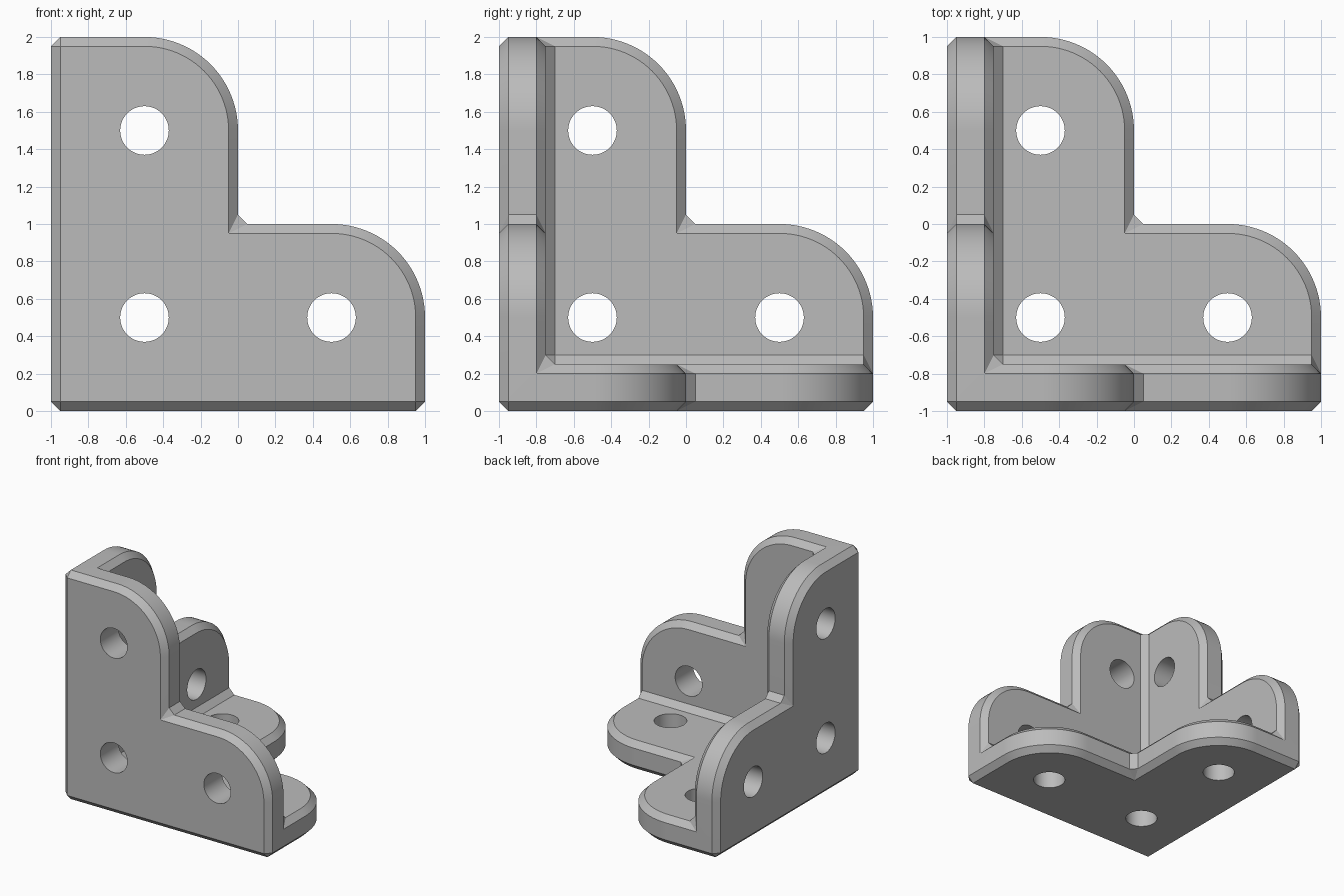
import bpy
import bmesh
from math import cos, sin, pi, radians
from mathutils import Vector

if "Cube" in bpy.data.objects:
    bpy.data.objects.remove(bpy.data.objects["Cube"], do_unlink=True)

CH = 0.05            # chamfer and fillet size
THICK = 0.25         # plate thickness
TIP = 2.0            # arm length
HOLE_R = 0.13
ARC = 24
HOLE_SEGS = 48

metal = bpy.data.materials.new("grey metal")
metal.use_nodes = True
GREY = (0.5, 0.5, 0.5, 1)
metal.diffuse_color = GREY
metal.node_tree.nodes["Principled BSDF"].inputs["Base Color"].default_value = GREY

bm = bmesh.new()
cache = {}


def vert(p, turn):
    """Shared vertex at a plate point, cycled onto one of the three planes."""
    q = [p[(i - turn) % 3] for i in range(3)]
    key = tuple(round(c, 5) for c in q)
    if key not in cache:
        cache[key] = bm.verts.new((q[0] - 1, q[1] - 1, q[2]))
    return cache[key]


def face(points, turn):
    verts = list(dict.fromkeys(vert(p, turn) for p in points))
    if len(verts) > 2 and not bm.faces.get(verts):
        bm.faces.new(verts)


def bridge(a, b, turn, closed=False):
    n = len(a)
    for i in range(n if closed else n - 1):
        j = (i + 1) % n
        face([a[i], a[j], b[j], b[i]], turn)


def outline(depth, inset, start):
    """Free edge of the L plate, from one arm tip to the other."""
    r = 0.5 - inset
    arc = [(r * cos(pi / 2 * i / ARC), r * sin(pi / 2 * i / ARC)) for i in range(ARC + 1)]
    half = [(TIP - inset, start)] + [(1.5 + c, 0.5 + s) for c, s in arc]
    # The inside corner has its own small fillet on the wall
    half.append((1 - inset, 1 - inset) if inset else (1 + CH, 1))
    half += [(v, u) for u, v in reversed(half)]
    return [(u, v, depth) for u, v in half]


def circle(cu, cv, depth):
    return [(cu + HOLE_R * cos(2 * pi * i / HOLE_SEGS),
             cv + HOLE_R * sin(2 * pi * i / HOLE_SEGS), depth) for i in range(HOLE_SEGS)]


def fill(loops, turn):
    """Flat plate face with holes."""
    edges = []
    for loop in loops:
        vs = list(dict.fromkeys(vert(p, turn) for p in loop))
        for a, b in zip(vs, vs[1:] + vs[:1]):
            edges.append(bm.edges.get((a, b)) or bm.edges.new((a, b)))
    normal = Vector([1.0 if i == (2 + turn) % 3 else 0.0 for i in range(3)])
    bmesh.ops.triangle_fill(bm, use_beauty=True, edges=edges, normal=normal)


IN = THICK + CH      # where the inner fillet meets the plate
WALL = THICK - CH    # where the edge wall ends
END = TIP - CH
HOLES = [(0.5, 0.5), (1.5, 0.5), (0.5, 1.5)]

for turn in range(3):
    # Chamfered rim of the plate
    rings = [outline(0, CH, CH), outline(CH, 0, CH),
             outline(WALL, 0, WALL), outline(THICK, CH, IN)]
    for a, b in zip(rings, rings[1:]):
        bridge(a, b, turn)
    # Outer edge chamfer and inner fillet shared with the next plate
    face([(CH, CH, 0), (END, CH, 0), (END, 0, CH), (CH, 0, CH)], turn)
    face([(IN, IN, THICK), (END, IN, THICK), (END, THICK, IN), (IN, THICK, IN)], turn)
    # Small facets at the arm tip
    face([(END, CH, 0), (END, 0, CH), (TIP, CH, CH)], turn)
    face([(END, IN, THICK), (END, THICK, IN), (TIP, WALL, WALL)], turn)
    # Screw holes
    for cu, cv in HOLES:
        bridge(circle(cu, cv, 0), circle(cu, cv, THICK), turn, closed=True)
    # Outer and inner plate faces
    for ring, corner, depth in ((rings[0], CH, 0), (rings[3], IN, THICK)):
        loops = [ring + [(corner, corner, depth)]]
        fill(loops + [circle(cu, cv, depth) for cu, cv in HOLES], turn)

# Facets where all three plates meet
face([(CH, CH, 0), (CH, 0, CH), (0, CH, CH)], 0)
face([(IN, IN, THICK), (IN, THICK, IN), (THICK, IN, IN)], 0)

bmesh.ops.recalc_face_normals(bm, faces=bm.faces[:])
mesh = bpy.data.meshes.new("corner_bracket")
bm.to_mesh(mesh)
bm.free()
mesh.materials.append(metal)
bracket = bpy.data.objects.new("corner_bracket", mesh)
bpy.context.collection.objects.link(bracket)

bpy.ops.object.select_all(action="DESELECT")
bracket.select_set(True)
bpy.context.view_layer.objects.active = bracket
bpy.ops.object.shade_smooth_by_angle(angle=radians(20))
